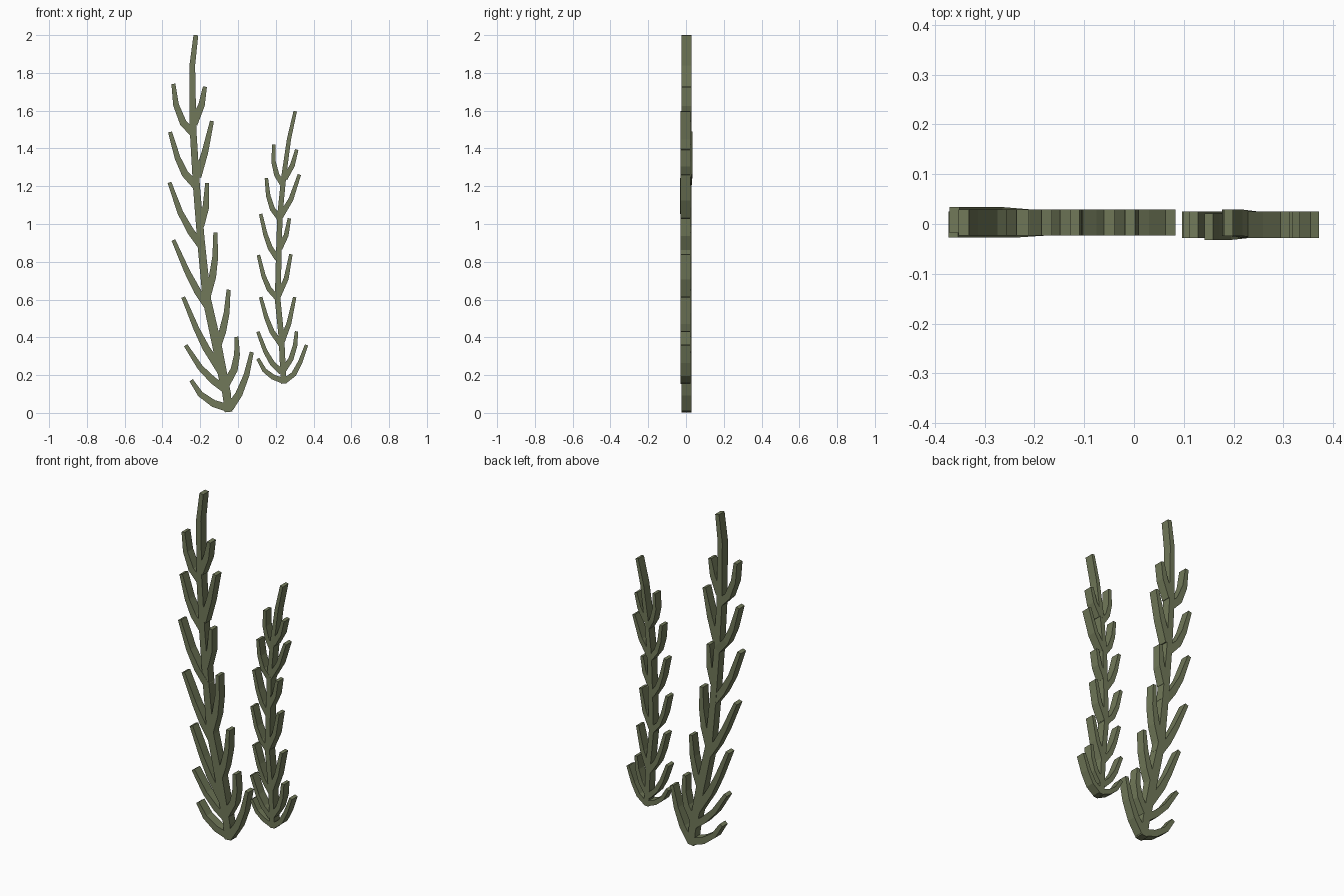
import bpy, bmesh
from mathutils import Vector

mat = bpy.data.materials.new("seaweed_green")
mat.diffuse_color = (0.165, 0.19, 0.1, 1)


def ribbon(bm, pts, widths, y0, y1, shift=0.0):
    """Tapered flat strip through (x, z) points, thick along y."""
    p = [Vector(c) for c in pts]
    n = len(p)
    rings = []
    for i in range(n):
        a = (p[i] - p[i - 1]).normalized() if i else Vector((0, 0))
        b = (p[i + 1] - p[i]).normalized() if i < n - 1 else Vector((0, 0))
        t = (a + b).normalized()
        side = Vector((t.y, -t.x)) * widths[i] / 2
        d = shift if i else 0.0
        l, r = p[i] - side, p[i] + side
        rings.append([bm.verts.new(c) for c in (
            (l.x, y0 + d, max(l.y, 0)), (r.x, y0 + d, max(r.y, 0)),
            (r.x, y1 + d, max(r.y, 0)), (l.x, y1 + d, max(l.y, 0)))])
    for a, b in zip(rings, rings[1:]):
        for k in range(4):
            bm.faces.new((a[k], a[(k + 1) % 4], b[(k + 1) % 4], b[k]))
    bm.faces.new(rings[0][::-1])
    bm.faces.new(rings[-1])


def plant(name, stem, stem_w, branches, base_w, tip_w, y0, y1, bent):
    bm = bmesh.new()
    ribbon(bm, stem, stem_w, y0, y1)
    for i, br in enumerate(branches):
        n = len(br) - 1
        w = [base_w + (tip_w - base_w) * (k / n) ** 1.5 for k in range(n + 1)]
        ribbon(bm, br, w, y0, y1, bent.get(i, 0.0))
    bmesh.ops.recalc_face_normals(bm, faces=bm.faces)
    me = bpy.data.meshes.new(name)
    bm.to_mesh(me)
    bm.free()
    me.materials.append(mat)
    bpy.context.collection.objects.link(bpy.data.objects.new(name, me))


# Tall plant: stem, then branches listed root to tip
tall_stem = [(-.05, .005), (-.06, .1), (-.085, .22), (-.112, .36), (-.165, .6),
             (-.195, .9), (-.22, 1.2), (-.238, 1.5), (-.242, 1.84), (-.223, 2.0)]
tall_w = [.04, .045, .05, .05, .045, .04, .037, .035, .03, .025]
tall_left = [
    [(-.05, .025), (-.13, .05), (-.20, .10), (-.248, .173)],
    [(-.06, .12), (-.13, .17), (-.20, .24), (-.277, .358)],
    [(-.09, .22), (-.17, .345), (-.22, .445), (-.29, .613)],
    [(-.15, .55), (-.215, .645), (-.27, .75), (-.342, .915)],
    [(-.19, .88), (-.25, .96), (-.305, 1.06), (-.363, 1.22)],
    [(-.22, 1.20), (-.28, 1.265), (-.32, 1.35), (-.36, 1.487)],
    [(-.235, 1.48), (-.29, 1.535), (-.328, 1.63), (-.342, 1.742)]]
tall_right = [
    [(-.045, .025), (.005, .1), (.045, .2), (.073, .322)],
    [(-.07, .14), (-.02, .23), (-.005, .31), (-.008, .403)],
    [(-.115, .34), (-.082, .43), (-.06, .53), (-.05, .652)],
    [(-.17, .6), (-.135, .72), (-.12, .83), (-.12, .955)],
    [(-.20, .99), (-.17, 1.09), (-.163, 1.217)],
    [(-.215, 1.25), (-.175, 1.38), (-.138, 1.545)],
    [(-.235, 1.53), (-.193, 1.63), (-.175, 1.727)]]
plant("tall_seaweed", tall_stem, tall_w, tall_left + tall_right,
      .042, .021, -.023, .029, {4: -.004, 5: .005})

# Short plant
short_stem = [(.243, .155), (.237, .25), (.23, .4), (.21, .6), (.215, .8),
              (.222, 1.05), (.242, 1.25), (.27, 1.45), (.303, 1.597)]
short_w = [.03, .03, .03, .03, .03, .028, .026, .022, .018]
short_left = [
    [(.243, .168), (.185, .19), (.14, .225), (.105, .287)],
    [(.23, .215), (.18, .265), (.145, .325), (.105, .43)],
    [(.23, .36), (.18, .43), (.15, .505), (.12, .613)],
    [(.215, .6), (.165, .655), (.135, .725), (.108, .836)],
    [(.21, .815), (.17, .875), (.145, .945), (.12, 1.053)],
    [(.22, 1.03), (.182, 1.08), (.16, 1.15), (.15, 1.243)],
    [(.237, 1.21), (.205, 1.26), (.188, 1.33), (.19, 1.422)]]
short_right = [
    [(.245, .168), (.295, .205), (.33, .27), (.363, .36)],
    [(.24, .225), (.28, .285), (.302, .355), (.31, .432)],
    [(.23, .37), (.27, .475), (.30, .613)],
    [(.213, .62), (.255, .71), (.28, .84)],
    [(.22, .87), (.255, .94), (.272, 1.03)],
    [(.225, 1.04), (.28, 1.13), (.325, 1.262)],
    [(.247, 1.24), (.288, 1.31), (.311, 1.394)]]
plant("short_seaweed", short_stem, short_w, short_left + short_right,
      .03, .018, -.028, .025, {5: -.004, 6: .004})
